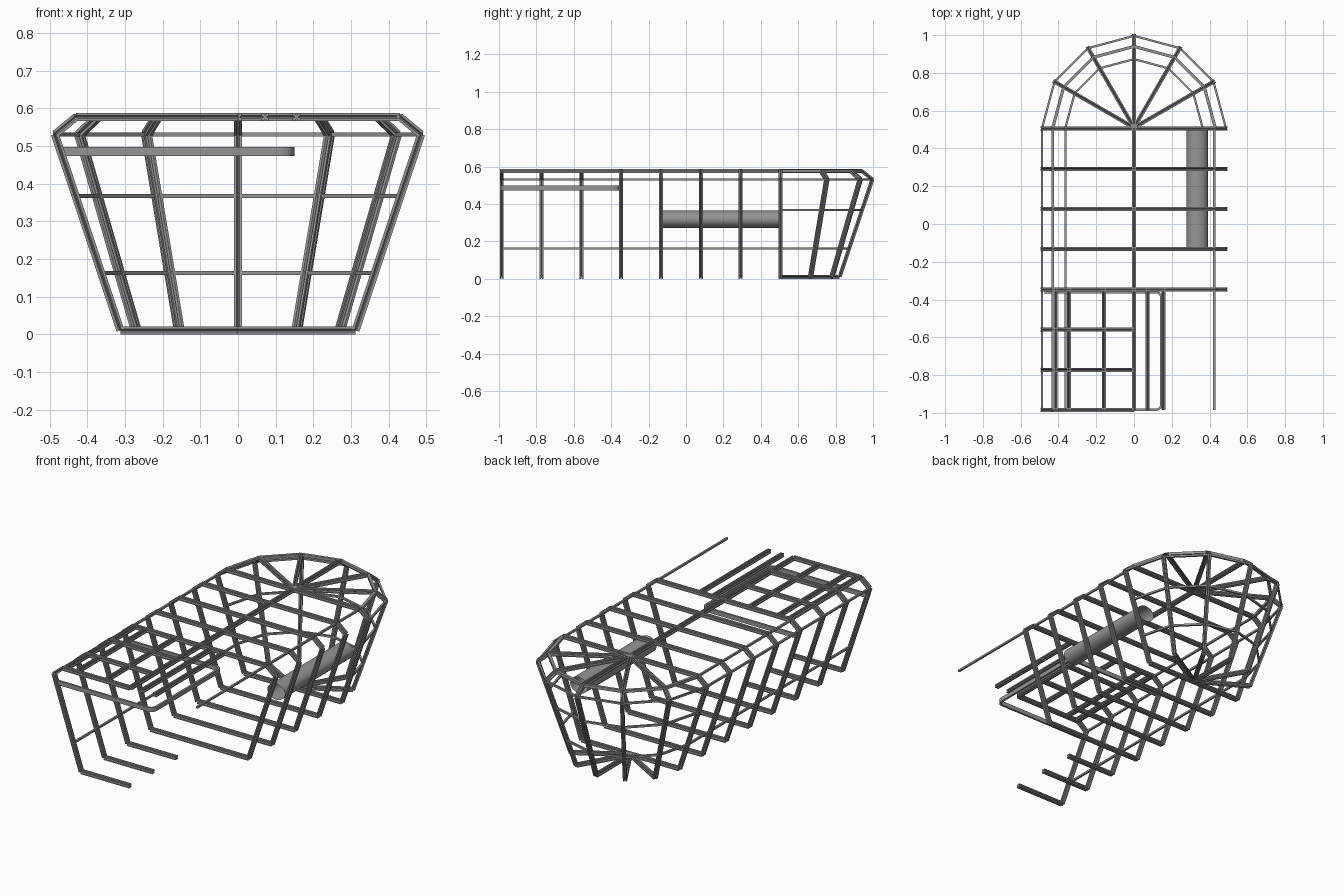
import bpy, bmesh, math
from mathutils import Vector, Matrix

cube = bpy.data.objects.get("Cube")
if cube:
    bpy.data.objects.remove(cube)


def material(name, value):
    m = bpy.data.materials.new(name)
    m.use_nodes = True
    colour = (value, value, value, 1)
    m.diffuse_color = colour
    m.node_tree.nodes["Principled BSDF"].inputs["Base Color"].default_value = colour
    return m


GREY = material("aluminium grey", 0.3)
BEAM, THIN = 0.021, 0.011
HUB = Vector((0, 0.51, 0))          # centre of the rounded end
FRONT, HALF_END, BACK = -0.985, -0.345, 0.505


def finish(name, bm):
    mesh = bpy.data.meshes.new(name)
    bm.to_mesh(mesh)
    bm.free()
    mesh.materials.append(GREY)
    ob = bpy.data.objects.new(name, mesh)
    bpy.context.collection.objects.link(ob)
    return ob


def slot_profile(size):
    """Square section with a V groove in the middle of each side."""
    h, g, d = size / 2, size * 0.17, size * 0.2
    pts = []
    for k in range(4):
        turn = Matrix.Rotation(k * math.pi / 2, 2)
        for p in ((h, -h), (h, -g), (d, 0), (h, g)):
            pts.append(turn @ Vector(p))
    return pts


def add_bar(bm, a, b, size, slotted=True):
    a, b = Vector(a), Vector(b)
    d = (b - a).normalized()
    side = d.cross((0, 0, 1))
    side = side.normalized() if side.length > 0.01 else Vector((1, 0, 0))
    up = side.cross(d)
    h = size / 2
    section = slot_profile(size) if slotted else [Vector(p) for p in ((-h, -h), (h, -h), (h, h), (-h, h))]
    rings = [[bm.verts.new(e + side * p.x + up * p.y) for p in section] for e in (a, b)]
    n = len(section)
    for i in range(n):
        j = (i + 1) % n
        bm.faces.new((rings[0][i], rings[0][j], rings[1][j], rings[1][i]))
    bm.faces.new(rings[0][::-1])
    bm.faces.new(rings[1])


def bars(name, path, size=BEAM, slotted=True):
    bm = bmesh.new()
    for a, b in zip(path, path[1:]):
        add_bar(bm, a, b, size, slotted)
    bmesh.ops.recalc_face_normals(bm, faces=bm.faces)
    return finish(name, bm)


# Half hull section as (distance from centre line, height)
SECTION = [(0, 0.0105), (0.312, 0.0105), (0.486, 0.531), (0.43, 0.577), (0, 0.577)]

# Straight hull ribs: whole ones behind, right-hand halves at the front
for i in range(8):
    y = BACK + (FRONT - BACK) * i / 7
    bars(f"rib_half_a_{i}", [(-r, y, z) for r, z in SECTION])
    if y > HALF_END - 0.05:
        bars(f"rib_half_b_{i}", [(r, y, z) for r, z in SECTION])

# Radial ribs of the rounded end
for k in range(1, 6):
    t = math.radians(30 * k)
    bars(f"end_rib_{k}", [HUB + Vector((r * math.cos(t), r * math.sin(t), z)) for r, z in SECTION])

# Faceted rails around the rounded end
RAILS = {"shoulder": (0.486, 0.531, THIN), "roof": (0.43, 0.577, 0.016),
         "middle": (0.43, 0.367, THIN), "lower": (0.363, 0.163, THIN)}
for name, (r, z, size) in RAILS.items():
    path = [HUB + Vector((r * math.cos(math.radians(30 * k)), r * math.sin(math.radians(30 * k)), z))
            for k in range(7)]
    bars(f"{name}_end_rail", path, size, False)

# Long rails
for name in ("shoulder", "roof", "lower"):
    r, z, size = RAILS[name]
    bars(f"{name}_side_rail", [(-r, FRONT, z), (-r, BACK, z)], THIN, False)
bars("open_side_rail", [(0.425, FRONT, 0.577), (0.425, BACK, 0.577)], THIN, False)
bars("ridge_beam", [(0, FRONT, 0.577), (0, BACK, 0.577)])

# Roof purlins over the front half
for i, x in enumerate((-0.415, -0.345, -0.16, 0.072, 0.155)):
    bars(f"roof_purlin_{i}", [(x, FRONT, 0.577), (x, HALF_END, 0.577)])

# Hanging band below the front roof, with rounded corners
R, X1, Y0, Y1 = 0.035, 0.15, -0.99, -0.355
line = [(-0.474, Y0)]
for cy, start in ((Y0 + R, -90), (Y1 - R, 0)):
    for s in range(7):
        a = math.radians(start + 15 * s)
        line.append((X1 - R + R * math.cos(a), cy + R * math.sin(a)))
line.append((-0.474, Y1))
bm = bmesh.new()
low = [bm.verts.new((x, y, 0.473)) for x, y in line]
high = [bm.verts.new((x, y, 0.498)) for x, y in line]
for i in range(len(line) - 1):
    bm.faces.new((low[i], low[i + 1], high[i + 1], high[i]))
band = finish("hanging_band", bm)
mod = band.modifiers.new("thickness", "SOLIDIFY")
mod.thickness = 0.012

# Open-ended tube along the side
bm = bmesh.new()
N = 32
ends = [[bm.verts.new((0.335 + 0.056 * math.cos(2 * math.pi * i / N), y,
                       0.318 + 0.046 * math.sin(2 * math.pi * i / N))) for i in range(N)]
        for y in (-0.13, 0.5)]
for i in range(N):
    j = (i + 1) % N
    bm.faces.new((ends[0][i], ends[0][j], ends[1][j], ends[1][i])).smooth = True
bmesh.ops.recalc_face_normals(bm, faces=bm.faces)
finish("side_tube", bm)
